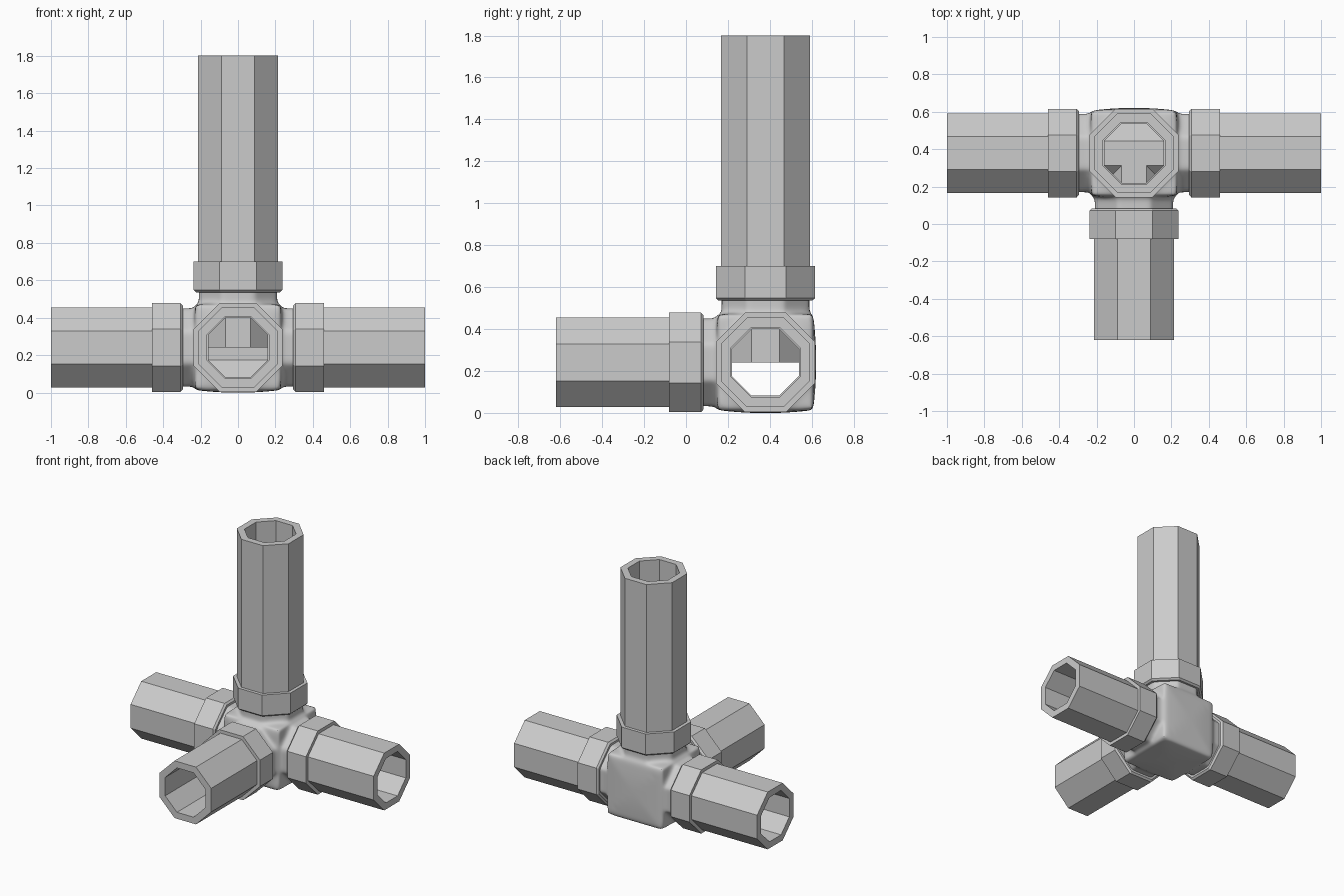
import bpy, bmesh, math
from mathutils import Vector, Matrix

if "Cube" in bpy.data.objects:
    bpy.data.objects.remove(bpy.data.objects["Cube"])

C = Vector((0, 0.379, 0.241))          # centre of the junction
ROT = {                                 # turns local +z into each arm direction
    "right": Matrix.Rotation(math.pi / 2, 4, 'Y'),
    "left": Matrix.Rotation(-math.pi / 2, 4, 'Y'),
    "front": Matrix.Rotation(math.pi / 2, 4, 'X'),
    "top": Matrix.Identity(4),
}


def make(name, bm):
    bmesh.ops.recalc_face_normals(bm, faces=bm.faces[:])
    me = bpy.data.meshes.new(name)
    bm.to_mesh(me)
    bm.free()
    ob = bpy.data.objects.new(name, me)
    bpy.context.collection.objects.link(ob)
    return ob


def octagon(name, profile, arm, closed):
    """Sweep (distance, apothem) points round an octagon; closed makes a tube."""
    bm = bmesh.new()
    rings = []
    for t, a in profile:
        r = a / math.cos(math.pi / 8)
        rings.append([bm.verts.new((r * math.cos((k + .5) * math.pi / 4),
                                    r * math.sin((k + .5) * math.pi / 4), t)) for k in range(8)])
    pairs = list(zip(rings, rings[1:]))
    if closed:
        pairs.append((rings[-1], rings[0]))
    else:
        bm.faces.new(rings[0])
        bm.faces.new(rings[-1])
    for a, b in pairs:
        for k in range(8):
            bm.faces.new((a[k], a[(k + 1) % 8], b[(k + 1) % 8], b[k]))
    bm.transform(Matrix.Translation(C) @ ROT[arm])
    return make(name, bm)


# Pipes and collars
ends = {"right": 1.0, "left": 1.0, "front": 0.999, "top": 1.56}
for arm, end in ends.items():
    octagon(arm + "_pipe", [(.31, .165), (end, .165), (end, .213), (.31, .213)], arm, True)
    octagon(arm + "_collar", [(.295, .19), (.295, .224), (.307, .237),
                              (.46, .237), (.46, .19)], arm, True)

# Fitting core: a slightly bulged cube
H = 0.242
bm = bmesh.new()
bmesh.ops.create_cube(bm, size=2)
bmesh.ops.subdivide_edges(bm, edges=bm.edges[:], cuts=9, use_grid_fill=True)
for v in bm.verts:
    x, y, z = v.co
    f = lambda a, b: 1 - 0.06 * max(abs(a), abs(b)) ** 2
    v.co = Vector((x * f(y, z), y * f(x, z), z * f(x, y))) * H + C
body = make("fitting_body", bm)

# Blend the necks into the core, then bore it out
helpers = []


def boolean(ob, op):
    m = body.modifiers.new(op, 'BOOLEAN')
    m.operation, m.solver, m.object = op, 'EXACT', ob
    ob.hide_render = True
    helpers.append(ob)


starts = {"right": -1, "front": 0, "top": 0}
for arm, s in starts.items():
    boolean(octagon(arm + "_neck", [(s * .4, .209), (.4, .209)], arm, False), 'UNION')
rm = body.modifiers.new("blend", 'REMESH')
rm.mode, rm.voxel_size = 'VOXEL', 0.012
sm = body.modifiers.new("soften", 'SMOOTH')
sm.factor, sm.iterations = 0.5, 12
for arm, s in starts.items():
    boolean(octagon(arm + "_bore", [(s * .6, .159), (.6, .159)], arm, False), 'DIFFERENCE')

bpy.context.view_layer.objects.active = body
body.select_set(True)
for m in list(body.modifiers):
    bpy.ops.object.modifier_apply(modifier=m.name)
for h in helpers:
    bpy.data.objects.remove(h)
bpy.ops.object.shade_smooth_by_angle(angle=math.radians(35))
